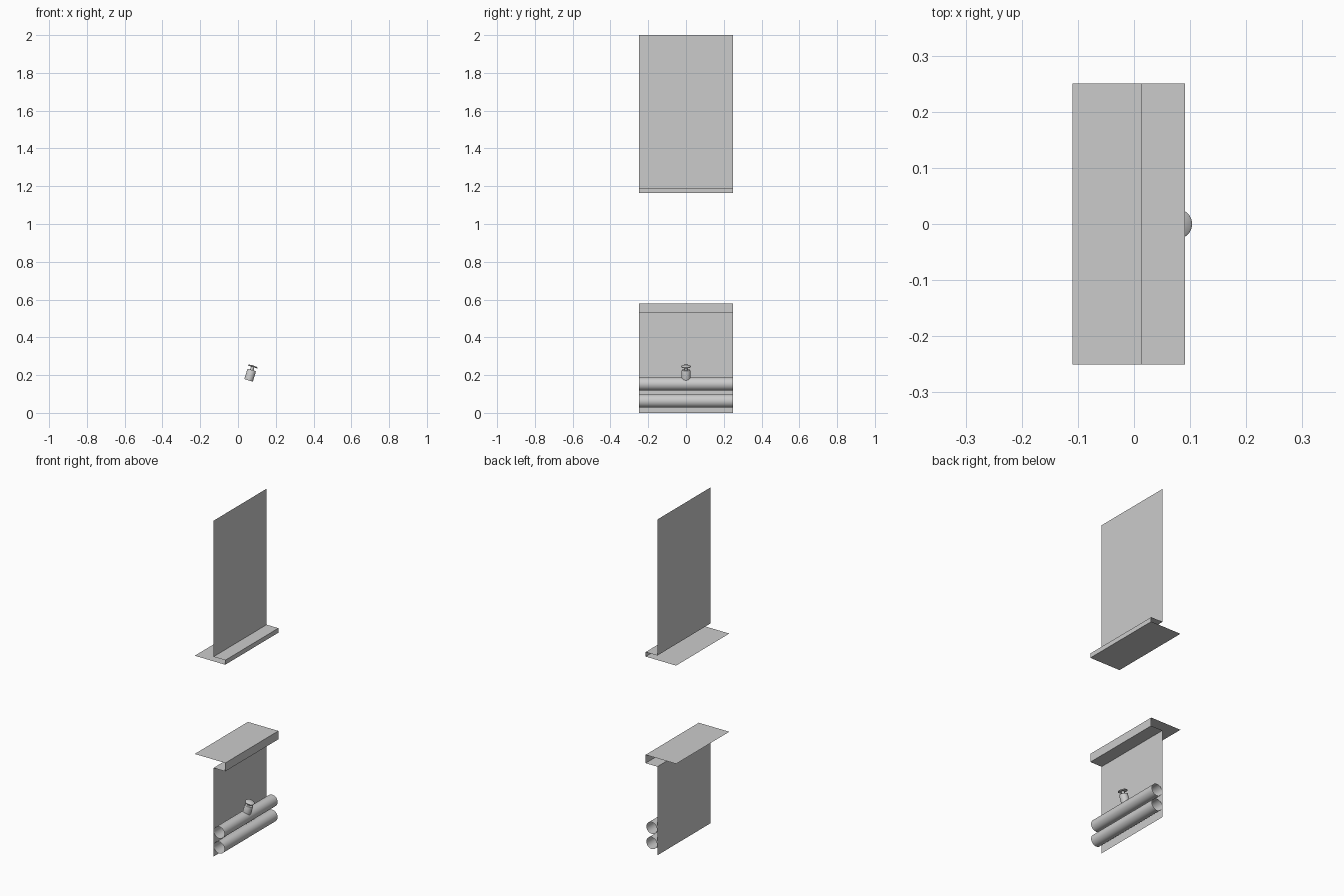
import bpy, bmesh, math
from mathutils import Matrix

if "Cube" in bpy.data.objects:
    bpy.data.objects.remove(bpy.data.objects["Cube"])

HALF = 0.25      # half length along y
WALL = 0.0137    # x of the wall sheets
LIP, BACK = 0.091, -0.11


def finish(name, bm, smooth=None):
    bmesh.ops.recalc_face_normals(bm, faces=bm.faces)
    me = bpy.data.meshes.new(name)
    bm.to_mesh(me)
    bm.free()
    ob = bpy.data.objects.new(name, me)
    bpy.context.collection.objects.link(ob)
    if smooth:
        bpy.ops.object.select_all(action='DESELECT')
        ob.select_set(True)
        bpy.context.view_layer.objects.active = ob
        bpy.ops.object.shade_smooth_by_angle(angle=math.radians(smooth))
    return ob


def sheet(name, profile):
    """Extrude an open x/z profile along y as a thin sheet."""
    bm = bmesh.new()
    a = [bm.verts.new((x, -HALF, z)) for x, z in profile]
    b = [bm.verts.new((x, HALF, z)) for x, z in profile]
    for i in range(len(profile) - 1):
        bm.faces.new((a[i], a[i + 1], b[i + 1], b[i]))
    return finish(name, bm)


def lathe(name, profile, matrix, segments=20):
    """Revolve an r/z profile around z, then place it."""
    bm = bmesh.new()
    vs = [bm.verts.new((r, 0, z)) for r, z in profile]
    es = [bm.edges.new(p) for p in zip(vs, vs[1:])]
    bmesh.ops.spin(bm, geom=vs + es, cent=(0, 0, 0), axis=(0, 0, 1),
                   angle=2 * math.pi, steps=segments, use_duplicate=False)
    bmesh.ops.remove_doubles(bm, verts=bm.verts, dist=1e-5)
    bmesh.ops.transform(bm, matrix=matrix, verts=bm.verts)
    return finish(name, bm, 35)


# wall sheets with their folded ledges
sheet("upper_wall", [(WALL, 2.0), (WALL, 1.19), (LIP, 1.19), (LIP, 1.163), (BACK, 1.163)])
sheet("lower_wall", [(WALL, 0), (WALL, 0.528), (LIP, 0.528), (LIP, 0.578), (BACK, 0.578)])

# two open pipes running along the wall
for name, z in (("lower_pipe", 0.063), ("upper_pipe", 0.153)):
    lathe(name, [(0.035, -HALF), (0.035, HALF)],
          Matrix.Translation((0.051, 0, z)) @ Matrix.Rotation(math.pi / 2, 4, 'X'), 32)

# tilted nozzle on the upper pipe: body, neck and cap
tilt = Matrix.Translation((0.056, 0, 0.172)) @ Matrix.Rotation(math.radians(17), 4, 'Y')
lathe("nozzle_body", [(0, 0), (0.0235, 0), (0.0235, 0.054), (0.021, 0.058), (0, 0.058)], tilt)
lathe("nozzle_neck", [(0.009, 0.057), (0.009, 0.076)], tilt)
lathe("nozzle_cap", [(0, 0.074), (0.025, 0.074), (0.026, 0.078), (0.022, 0.081), (0, 0.083)], tilt)
